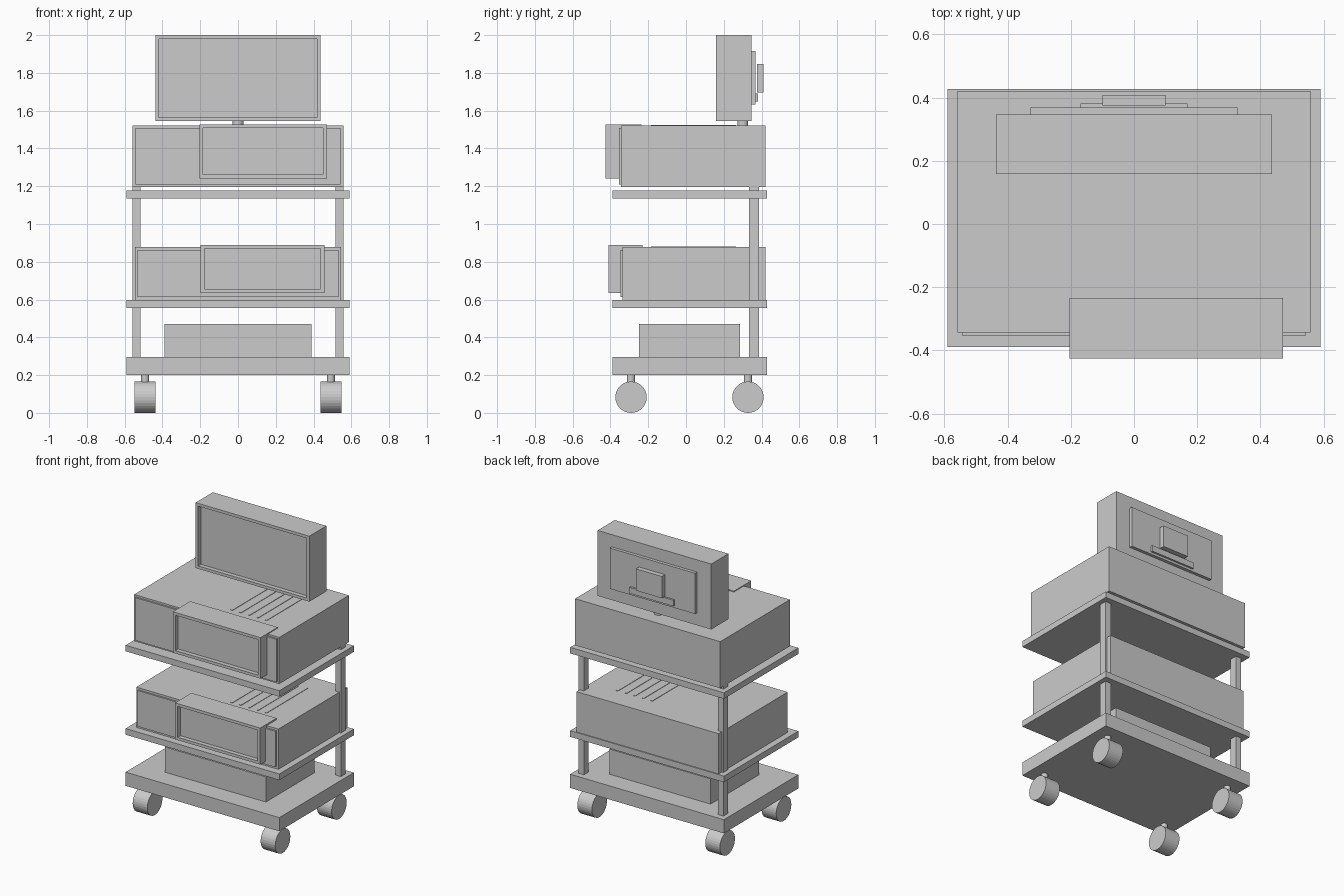
import bpy, bmesh, math
from mathutils import Matrix

cube = bpy.data.objects.get("Cube")
if cube:
    bpy.data.objects.remove(cube, do_unlink=True)

grey = bpy.data.materials.new("equipment_grey")
grey.use_nodes = True
colour = (0.6, 0.6, 0.6, 1)
grey.diffuse_color = colour
grey.node_tree.nodes["Principled BSDF"].inputs["Base Color"].default_value = colour


def finish(name, bm):
    mesh = bpy.data.meshes.new(name)
    bm.to_mesh(mesh)
    bm.free()
    mesh.materials.append(grey)
    obj = bpy.data.objects.new(name, mesh)
    bpy.context.collection.objects.link(obj)
    return obj


def box_mesh(x, y, z):
    """Box from (low, high) pairs on each axis."""
    bm = bmesh.new()
    size = [b - a for a, b in (x, y, z)]
    centre = [(a + b) / 2 for a, b in (x, y, z)]
    bmesh.ops.create_cube(bm, size=1, matrix=Matrix.Translation(centre) @ Matrix.Diagonal((*size, 1)))
    return bm


def box(name, x, y, z):
    return finish(name, box_mesh(x, y, z))


def screen_box(name, x, y, z, border, depth=0.03):
    """Box whose front face is a recessed screen inside a bezel."""
    bm = box_mesh(x, y, z)
    bm.normal_update()
    front = min(bm.faces, key=lambda f: f.calc_center_median().y)
    bmesh.ops.inset_region(bm, faces=[front], thickness=border)
    recess = bmesh.ops.extrude_face_region(bm, geom=[front])["geom"]
    bmesh.ops.delete(bm, geom=[front], context='FACES_ONLY')
    verts = [v for v in recess if isinstance(v, bmesh.types.BMVert)]
    bmesh.ops.translate(bm, verts=verts, vec=(0, depth, 0))
    bmesh.ops.recalc_face_normals(bm, faces=bm.faces)
    return finish(name, bm)


def cylinder(name, centre, radius, length, sides, along_x=False):
    bm = bmesh.new()
    matrix = Matrix.Translation(centre)
    if along_x:
        matrix = matrix @ Matrix.Rotation(math.pi / 2, 4, 'Y')
    bmesh.ops.create_cone(bm, cap_ends=True, segments=sides, radius1=radius,
                          radius2=radius, depth=length, matrix=matrix)
    return finish(name, bm)


def sym(half):
    return (-half, half)


# Trolley base and shelves
DEPTH = (-0.39, 0.428)
for name, z in (("trolley_base", (0.2, 0.295)),
                ("lower_shelf", (0.555, 0.598)),
                ("upper_shelf", (1.135, 1.177))):
    box(name, sym(0.591), DEPTH, z)

# Rear posts and casters on both sides
for side, s in (("left", 1), ("right", -1)):
    box(side + "_post", sorted((s * 0.515, s * 0.558)), (0.333, 0.386), (0.295, 1.198))
    for end, y in (("front", -0.291), ("rear", 0.328)):
        cylinder(f"{end}_{side}_wheel", (s * 0.492, y, 0.083), 0.083, 0.112, 32, True)
        cylinder(f"{end}_{side}_caster_stem", (s * 0.492, y, 0.18), 0.021, 0.05, 16)

# Storage unit on the base
box("base_unit", sym(0.389), (-0.249, 0.286), (0.295, 0.47))


def device(name, half, front, z, panel_inset, screen_x, screen_y, screen_z):
    """Equipment case with front plate, offset display and top vents."""
    box(name + "_case", sym(half), (front, 0.421), z)
    box(name + "_front_plate", sym(half - 0.015), (front - 0.011, front),
        (z[0] + panel_inset, z[1] - panel_inset))
    screen_box(name + "_display", screen_x, screen_y, screen_z, 0.028)
    for i in range(5):
        x = 0.08 + i * 0.066
        box(f"{name}_vent_{i + 1}", (x - 0.007, x + 0.007), (-0.185, 0.265), (z[1], z[1] + 0.003))


device("middle_device", 0.546, -0.337, (0.598, 0.878), 0.015,
       (-0.198, 0.457), (-0.409, -0.229), (0.635, 0.889))
device("top_device", 0.558, -0.344, (1.197, 1.521), 0.013,
       (-0.204, 0.471), (-0.425, -0.235), (1.242, 1.527))

# Monitor with neck and rear mounting plates
cylinder("monitor_neck", (0, 0.3, 1.535), 0.028, 0.03, 20)
screen_box("monitor", sym(0.437), (0.159, 0.347), (1.545, 2.0), 0.028)
box("monitor_back_panel", sym(0.328), (0.347, 0.369), (1.632, 1.915))
box("monitor_back_ledge", sym(0.17), (0.365, 0.382), (1.648, 1.69))
box("monitor_back_mount", sym(0.1), (0.375, 0.409), (1.696, 1.847))
